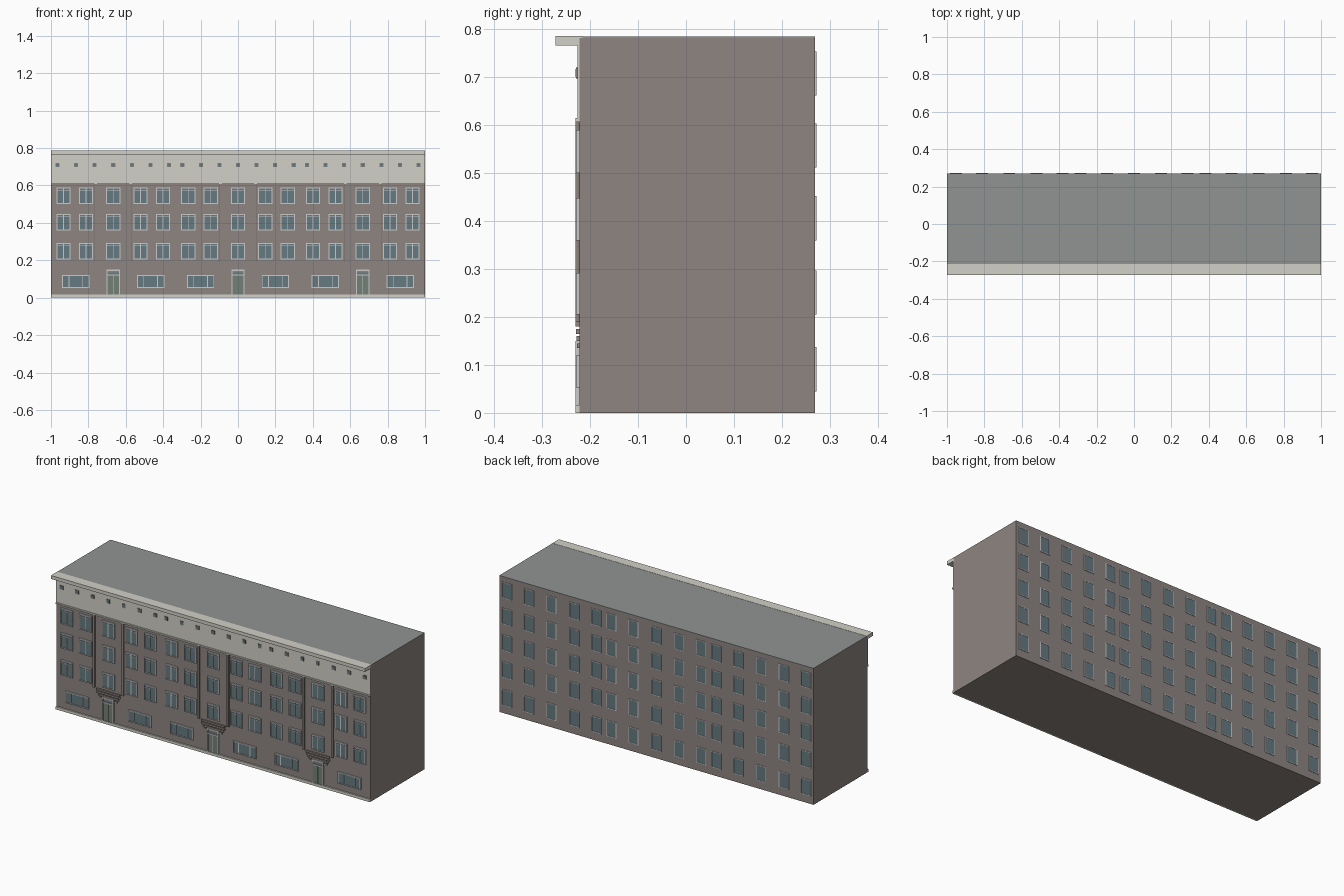
import bpy, bmesh
from mathutils import Matrix, Vector

if "Cube" in bpy.data.objects:
    bpy.data.objects.remove(bpy.data.objects["Cube"])


def material(name, r, g, b):
    m = bpy.data.materials.new(name)
    m.diffuse_color = (r, g, b, 1)
    m.use_nodes = True
    m.node_tree.nodes["Principled BSDF"].inputs["Base Color"].default_value = m.diffuse_color
    return m


BRICK = material("brick", 0.27, 0.235, 0.22)
DARK = material("dark_brick", 0.19, 0.155, 0.145)
CREAM = material("cream_plaster", 0.64, 0.63, 0.57)
ROOF = material("roof_grey", 0.28, 0.295, 0.29)
GLASS = material("glass", 0.13, 0.195, 0.22)
FRAME = material("window_frame", 0.58, 0.60, 0.58)
DOOR = material("door_green", 0.17, 0.22, 0.18)

FRONT, BACK = -0.222, 0.269
SECTIONS = (-0.667, 0.0, 0.667)


def boxes(name, mat, items):
    """One object made of boxes given as (x0, x1, y0, y1, z0, z1)."""
    bm = bmesh.new()
    for x0, x1, y0, y1, z0, z1 in items:
        mid = Vector(((x0 + x1) / 2, (y0 + y1) / 2, (z0 + z1) / 2))
        size = Matrix.Diagonal((x1 - x0, y1 - y0, z1 - z0, 1))
        bmesh.ops.create_cube(bm, size=1, matrix=Matrix.Translation(mid) @ size)
    me = bpy.data.meshes.new(name)
    bm.to_mesh(me)
    bm.free()
    me.materials.append(mat)
    ob = bpy.data.objects.new(name, me)
    bpy.context.collection.objects.link(ob)
    return ob


def window(glass, frame, x, z0, z1, w, mullions=(), transom=None, back=False, t=0.005):
    """Pane plus border bars, standing slightly proud of the wall."""
    def span(depth):
        return (BACK - 0.002, BACK + depth) if back else (FRONT - depth, FRONT + 0.002)
    a, b = x - w / 2, x + w / 2
    g = span(0.0015 if back else 0.004)
    f = span(0.003 if back else 0.007)
    glass.append((a + t / 2, b - t / 2, *g, z0 + t / 2, z1 - t / 2))
    frame += [(a, a + t, *f, z0, z1), (b - t, b, *f, z0, z1),
              (a + t, b - t, *f, z1 - t, z1), (a + t, b - t, *f, z0, z0 + t)]
    for m in mullions:
        c = a + w * m
        frame.append((c - 0.002, c + 0.002, *f, z0 + t, z1 - t))
    if transom:
        c = z0 + (z1 - z0) * transom
        frame.append((a + t, b - t, *f, c - 0.0015, c + 0.0015))


# Main volume, roof and front trim
boxes("main_block", BRICK, [(-1, 1, FRONT, BACK, 0, 0.782)])
boxes("flat_roof", ROOF, [(-1, 1, -0.216, BACK, 0.781, 0.785)])
boxes("cornice", CREAM, [(-1, 1, -0.272, -0.215, 0.766, 0.786)])
boxes("attic_band", CREAM, [(-1, 1, -0.226, -0.220, 0.614, 0.767)])
boxes("attic_ledge", CREAM, [(-1, 1, -0.231, -0.220, 0.607, 0.615)])
boxes("plinth", CREAM, [(-1, 1, -0.230, -0.220, 0, 0.016)])

# Front windows: three upper floors, then wide ground floor ones
glass, frame = [], []
for s in SECTIONS:
    for dx in (-0.266, -0.146, 0, 0.146, 0.266):
        for z0, z1 in ((0.205, 0.292), (0.36, 0.448), (0.50, 0.59)):
            window(glass, frame, s + dx, z0, z1, 0.076, (0.5,), 0.83)
    for dx in (-0.2, 0.2):
        window(glass, frame, s + dx, 0.053, 0.12, 0.146, (0.25, 0.75))
boxes("front_window_glass", GLASS, glass)
boxes("front_window_frames", FRAME, frame)

# Small attic vents, seven per section
vents, rims = [], []
for s in SECTIONS:
    for i in range(-3, 4):
        x = s + i * 0.0993
        rims.append((x - 0.011, x + 0.011, -0.229, -0.224, 0.698, 0.720))
        vents.append((x - 0.008, x + 0.008, -0.230, -0.224, 0.701, 0.717))
boxes("attic_vent_rims", BRICK, rims)
boxes("attic_vents", GLASS, vents)

# Stair bays: edge strips, stepped corbel courses, entrances
strips, courses, leaves, trim, lights = [], [], [], [], []
for s in SECTIONS:
    for side in (-1, 1):
        c = s + side * 0.092
        strips.append((c - 0.006, c + 0.006, -0.230, FRONT + 0.002, 0.19, 0.608))
    for i, (half, depth) in enumerate(((0.098, 0.008), (0.075, 0.007),
                                       (0.066, 0.006), (0.057, 0.005))):
        z = 0.180 - i * 0.015
        courses.append((s - half if i else s - 0.075, s + half if i else s + 0.075,
                        FRONT - depth, FRONT + 0.002, z, z + 0.010))
    f = (FRONT - 0.008, FRONT + 0.002)
    for side in (-1, 1):
        c = s + side * 0.016
        leaves.append((c - 0.015, c + 0.015, FRONT - 0.005, FRONT + 0.002, 0.0, 0.118))
        e = s + side * 0.033
        trim.append((e - 0.003, e + 0.003, *f, 0, 0.150))
    trim += [(s - 0.030, s + 0.030, *f, 0.118, 0.124), (s - 0.030, s + 0.030, *f, 0.144, 0.150),
             (s - 0.001, s + 0.001, *f, 0, 0.118)]
    lights.append((s - 0.030, s + 0.030, FRONT - 0.004, FRONT + 0.002, 0.124, 0.144))
boxes("bay_edge_strips", BRICK, strips)
boxes("bay_corbel_courses", BRICK, courses)
boxes("entrance_doors", DOOR, leaves)
boxes("entrance_frames", FRAME, trim)
boxes("entrance_fanlights", GLASS, lights)

# Dark shadow joints beside the bay strips
boxes("bay_joints", DARK, [(s + d * 0.0995 - 0.0015, s + d * 0.0995 + 0.0015,
                            -0.2245, -0.220, 0.19, 0.608) for s in SECTIONS for d in (-1, 1)])

# Rear windows: five floors
glass, frame = [], []
for s in SECTIONS:
    for dx in (-0.285, -0.145, 0, 0.145, 0.285):
        for z0 in (0.045, 0.205, 0.36, 0.512, 0.662):
            window(glass, frame, s + dx, z0, z0 + 0.092, 0.064, back=True, t=0.004)
boxes("rear_window_glass", GLASS, glass)
boxes("rear_window_frames", FRAME, frame)
